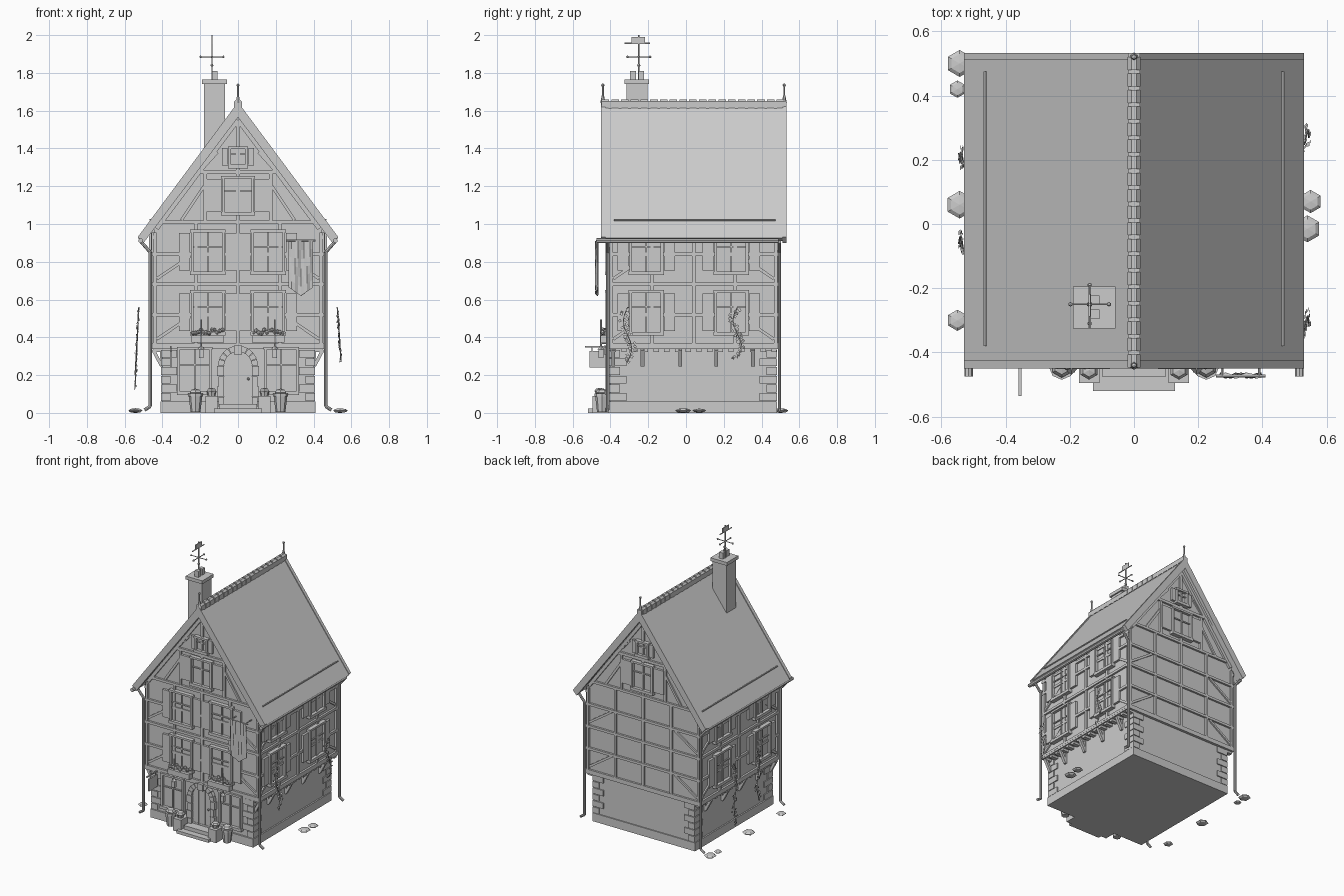
import bpy, bmesh, math, random
from mathutils import Matrix, Vector

if "Cube" in bpy.data.objects:
    bpy.data.objects.remove(bpy.data.objects["Cube"])
random.seed(4)
T, I = Matrix.Translation, Matrix.Identity(4)
parts = {}

def get(name):
    return parts.setdefault(name, bmesh.new())

# box in facade space: u across, d outwards (-y), z up
def box(name, u0, u1, d0, d1, z0, z1, M=I):
    mat = M @ T(((u0+u1)/2, -(d0+d1)/2, (z0+z1)/2)) @ Matrix.Diagonal((abs(u1-u0), abs(d1-d0), abs(z1-z0), 1))
    bmesh.ops.create_cube(get(name), size=1, matrix=mat)

# slanted timber between two (u, z) points
def beam(name, p, q, w, d0, d1, M=I):
    du, dz = q[0]-p[0], q[1]-p[1]
    mat = T(((p[0]+q[0])/2, 0, (p[1]+q[1])/2)) @ Matrix.Rotation(-math.atan2(dz, du), 4, 'Y')
    L = math.hypot(du, dz)/2
    box(name, -L, L, d0, d1, -w/2, w/2, M @ mat)

def prism(name, pts, d0, d1, M=I):
    bm = get(name)
    a = [bm.verts.new(M @ Vector((u, -d0, z))) for u, z in pts]
    b = [bm.verts.new(M @ Vector((u, -d1, z))) for u, z in pts]
    bm.faces.new(a)
    bm.faces.new(b[::-1])
    n = len(pts)
    for i in range(n):
        j = (i+1) % n
        bm.faces.new((a[j], a[i], b[i], b[j]))

def rod(name, p, q, r, n=8, r2=None):
    p, q = Vector(p), Vector(q)
    mat = T((p+q)/2) @ (q-p).to_track_quat('Z', 'Y').to_matrix().to_4x4()
    bmesh.ops.create_cone(get(name), cap_ends=True, segments=n, radius1=r,
                          radius2=r if r2 is None else r2, depth=(q-p).length, matrix=mat)

def ball(name, c, r, sz=1, n=6, rings=4):
    bmesh.ops.create_uvsphere(get(name), u_segments=n, v_segments=rings, radius=r,
                              matrix=T(c) @ Matrix.Diagonal((1, 1, sz, 1)))

def facade(x, y, deg):
    return T((x, y, 0)) @ Matrix.Rotation(math.radians(deg), 4, 'Z')
FRONT, BACK = facade(0, -.40, 0), facade(0, .48, 180)
RIGHT, LEFT = facade(.445, .04, 90), facade(-.445, .04, -90)

def window(M, u, z0, z1, w, shutter=.065):
    a, b, f = u-w/2, u+w/2, .014
    box("window_panes", a, b, 0, .008, z0, z1, M)
    for s in (a, b-f):
        box("window_frames", s, s+f, 0, .026, z0, z1, M)
    box("window_frames", a-.004, b+.004, 0, .03, z0-.006, z0+f, M)
    box("window_frames", a-.004, b+.004, 0, .028, z1-f, z1, M)
    box("window_frames", u-.004, u+.004, 0, .018, z0, z1, M)
    zt = z0+(z1-z0)*.62
    box("window_frames", a, b, 0, .016, zt-.004, zt+.004, M)
    if shutter:
        m = (z1-z0)*.08
        for s in (a-shutter, b):
            box("shutters", s+.003, s+shutter-.003, 0, .016, z0+m, z1-m, M)

# walls
box("ground_floor", -.40, .40, .40, -.475, 0, .35)
box("plinth", -.41, .41, .412, -.483, 0, .06)
prism("upper_walls", [(-.445, .345), (.445, .345), (.445, .98), (0, 1.58), (-.445, .98)], .40, -.48)

# corner stones
for sx in (-1, 1):
    for y, sy in ((.40, 1), (-.475, -1)):
        for k in range(6):
            lx, ly = (.085, .05) if k % 2 else (.05, .085)
            z = .06+k*.046
            box("corner_stones", sx*.408, sx*(.408-lx), y+sy*.008, y-sy*ly, z+.003, z+.044)

# timber framing on all four sides
W, ROWS = .018, (.36, .52, .68, .84)
for M, half, gable in ((FRONT, .445, 1), (BACK, .445, 1), (RIGHT, .44, 0), (LEFT, .44, 0)):
    top = 1.01 if gable else .97
    for z in ROWS + ((1.01,) if gable else (.93,)):
        h = half+.012 if z < .9 or not gable else .41
        box("timber_frame", -h, h, 0, .014, z-W/2, z+W/2, M)
    for i in range(-2, 3):
        u = i*half/2 if abs(i) < 2 else i*(half/2-.002)
        box("timber_frame", u-W/2, u+W/2, 0, .013, .35, .955 if abs(i) == 2 else top, M)
    for s in (-1, 1):
        for z in (.37, .69):
            beam("timber_braces", (s*(half-.015), z+.02), (s*(half/2+.03), z+.14), .016, 0, .010, M)
    if gable:
        box("timber_frame", -.235, .235, 0, .014, 1.265, 1.285, M)
        box("timber_frame", -.01, .01, 0, .012, 1.01, 1.55, M)
        for s in (-1, 1):
            beam("timber_frame", (s*.43, .975), (0, 1.55), .022, 0, .015, M)
            box("timber_frame", s*.165, s*.183, 0, .012, 1.01, 1.27, M)
            beam("timber_braces", (s*.30, 1.02), (s*.18, 1.20), .016, 0, .01, M)
            beam("timber_braces", (s*.20, 1.28), (s*.11, 1.38), .016, 0, .01, M)
        window(M, 0, 1.05, 1.255, .17, .085)
        window(M, 0, 1.30, 1.41, .10, .037)
box("jetty_beam", -.458, .458, .414, -.494, .338, .366)

# upper windows
for z in (.415, .735):
    for s in (-1, 1):
        window(FRONT, s*.16, z, z+.235, .18)
    for y in (-.21, .24):
        window(RIGHT, y-.04, z, z+.235, .18)
        window(LEFT, .04-y, z, z+.235, .18)

# overhang joists and brackets
for s in (-1, 1):
    for k in range(16):
        y = -.385+k*.0567
        box("joist_ends", s*.39, s*.45, -y+.014, -y-.014, .322, .345)
    for y in (-.23, -.03, .16, .355):
        beam("brackets", (s*.405, .25), (s*.45, .335), .018, -y+.01, -y-.01)
        box("brackets", s*.40, s*.412, -y+.01, -y-.01, .245, .335)
    beam("brackets", (s*.405, .25), (s*.45, .335), .018, .395, .375)

# roof, barge boards, gutters, snow rails, downpipes
for s in (-1, 1):
    prism("roof", [(0, 1.635), (s*.53, .925), (s*.50, .91), (0, 1.58)], .425, -.51)
    for a, b in ((.45, .425), (-.51, -.533)):
        prism("barge_boards", [(0, 1.645), (s*.53, .932), (s*.50, .90), (0, 1.565)], a, b)
    rod("gutters", (s*.515, -.475, .912), (s*.515, .49, .912), .013)
    rod("snow_rails", (s*.464, -.38, 1.022), (s*.464, .475, 1.022), .005, 6)
    for y in (-.415, .495):
        path = [(.512, .905), (.464, .85), (.464, .035), (.495, .015)]
        for p, q in zip(path, path[1:]):
            rod("downpipes", (s*p[0], y, p[1]), (s*q[0], y, q[1]), .009)

# ridge tiles and finials
for k in range(19):
    y = -.447+k*.0515
    prism("ridge_tiles", [(-.02, 1.615), (.02, 1.615), (.02, 1.648), (.008, 1.66), (-.008, 1.66), (-.02, 1.648)], -y, -y-.04)
    box("ridge_tiles", -.018, .018, -y-.038, -y-.053, 1.61, 1.65)
for y in (-.44, .52):
    rod("finials", (0, y, 1.64), (0, y, 1.74), .005, 6)
    rod("finials", (0, y, 1.64), (0, y, 1.68), .014, 6, .006)
    ball("finials", (0, y, 1.735), .009)

# chimney and weather vane
box("chimney", -.18, -.068, .315, .205, 1.33, 1.745)
box("chimney_cap", -.19, -.058, .325, .195, 1.742, 1.766)
for y in (-.237, -.281):
    box("chimney_pots", -.138, -.108, -y+.015, -y-.015, 1.76, 1.81)
c = (-.138, -.25)
rod("weather_vane", (*c, 1.76), (*c, 2.0), .004, 6)
for dx, dy in ((.06, 0), (0, .06)):
    rod("weather_vane", (c[0]-dx, c[1]-dy, 1.885), (c[0]+dx, c[1]+dy, 1.885), .003, 6)
    for s in (-1, 1):
        ball("weather_vane", (c[0]+s*dx, c[1]+s*dy, 1.885), .007)
ball("weather_vane", (*c, 1.84), .009)
rod("weather_vane", (c[0], -.325, 1.956), (c[0], -.19, 1.956), .004, 6)
box("weather_vane", c[0]-.003, c[0]+.003, .288, .218, 1.958, 1.99)

# arched door with stone surround and steps
arc = lambda r, t: (r*math.cos(t), .25+r*math.sin(t))
prism("door", [(-.075, .03), (.075, .03)] + [arc(.075, math.pi*k/12) for k in range(13)], 0, .01, FRONT)
for k in range(9):
    a, b = math.pi*(k+.04)/9, math.pi*(k+.96)/9
    prism("door_arch", [arc(.074, a), arc(.106, a), arc(.106, b), arc(.074, b)], 0, .026, FRONT)
box("door_arch", -.022, .022, 0, .034, .31, .356, FRONT)
for s in (-1, 1):
    for k in range(4):
        box("door_jambs", s*.074, s*(.104+.008*(k % 2)), 0, .026, .032+k*.0545, .084+k*.0545, FRONT)
    box("door_boards", s*.024, s*.027, 0, .014, .05, .31, FRONT)
ball("door_handle", (.055, -.415, .18), .008)
box("lower_step", -.128, .128, .39, .52, 0, .022)
box("upper_step", -.10, .10, .39, .475, 0, .048)

for s in (-1, 1):
    # shop windows, pedestals, pots
    window(FRONT, s*.23, .10, .35, .18, 0)
    box("pedestals", s*.108, s*.172, .40, .495, 0, .09)
    rod("planters", (s*.14, -.455, .09), (s*.14, -.455, .115), .02, 8, .027)
    ball("shrubs", (s*.14, -.455, .115), .03, .6)
    rod("planters", (s*.225, -.445, .005), (s*.225, -.445, .09), .026, 8, .036)
    rod("planters", (s*.225, -.445, .088), (s*.225, -.445, .102), .04)
    ball("shrubs", (s*.225, -.445, .108), .034, .6)
    # lanterns
    box("lanterns", s*.195-.012, s*.195+.012, .438, .462, .29, .335)
    rod("lanterns", (s*.195, -.45, .335), (s*.195, -.45, .352), .02, 4, .006)
    rod("lantern_rods", (s*.195, -.45, .35), (s*.195, -.45, .495), .004, 6)
    rod("lantern_rods", (s*.195, -.45, .37), (s*.195, -.40, .37), .004, 6)
    # flower boxes
    box("flower_boxes", s*.16-.085, s*.16+.085, .41, .452, .372, .41)
    for k in range(12):
        ball("flowers", (s*.16-.077+k*.014, -.432+random.uniform(-.014, .014), .42+random.uniform(0, .022)), .012)

# hanging sign
box("sign_bracket", -.359, -.351, .39, .535, .346, .354)
box("sign_board", -.36, -.35, .42, .512, .24, .328)
for y in (-.435, -.497):
    rod("sign_bracket", (-.355, y, .325), (-.355, y, .35), .003, 6)

# banner with pointed hem, hung from a pole
rod("banner_pole", (.255, -.473, .912), (.41, -.473, .912), .005, 6)
for x in (.275, .39):
    rod("banner_pole", (x, -.40, .912), (x, -.473, .912), .004, 6)
bm = get("banner")
g = [[bm.verts.new((.268+.13*i/8, -.475+.007*math.sin(i*1.5+j*.5),
      .91-j/6*(.29-.045*abs(i-4)/4))) for i in range(9)] for j in range(7)]
for j in range(6):
    for i in range(8):
        bm.faces.new((g[j][i], g[j+1][i], g[j+1][i+1], g[j][i+1]))

# climbing ivy
for s, y0, zb in ((1, -.31, .27), (1, .27, .29), (-1, .20, .13), (-1, -.06, .2)):
    path = [Vector((s*(.545-.02*t/8), y0+.022*math.sin(t*.8), zb+(.56-zb)*t/8)) for t in range(9)]
    for p, q in zip(path, path[1:]):
        rod("ivy_stems", p, q, .003, 5)
        for k in range(4):
            c = p.lerp(q, k/4) + Vector((random.uniform(-.006, .006), random.uniform(-.022, .022), 0))
            rot = Matrix.Rotation(random.uniform(0, 3), 4, 'X') @ Matrix.Rotation(random.uniform(.9, 1.8), 4, 'Y')
            bmesh.ops.create_grid(get("ivy_leaves"), x_segments=1, y_segments=1, size=.007, matrix=T(c) @ rot)

# low ground shrubs
for x, y, r in ((-.543, .50, .042), (-.55, .42, .027), (-.543, .06, .043), (-.55, -.30, .033),
                (.55, .07, .036), (.54, -.015, .042)):
    ball("ground_shrubs", (x, y, .012), r, .3)

# finish: one grey material for everything
grey = bpy.data.materials.new("stone_grey")
grey.diffuse_color = (.6, .6, .6, 1)
grey.use_nodes = True
grey.node_tree.nodes["Principled BSDF"].inputs["Base Color"].default_value = grey.diffuse_color
for name, bm in parts.items():
    if name not in ("banner", "ivy_leaves"):
        bmesh.ops.recalc_face_normals(bm, faces=bm.faces)
    me = bpy.data.meshes.new(name)
    bm.to_mesh(me)
    bm.free()
    me.materials.append(grey)
    ob = bpy.data.objects.new(name, me)
    bpy.context.collection.objects.link(ob)
    if name == "banner":
        ob.modifiers.new("thickness", 'SOLIDIFY').thickness = .006
